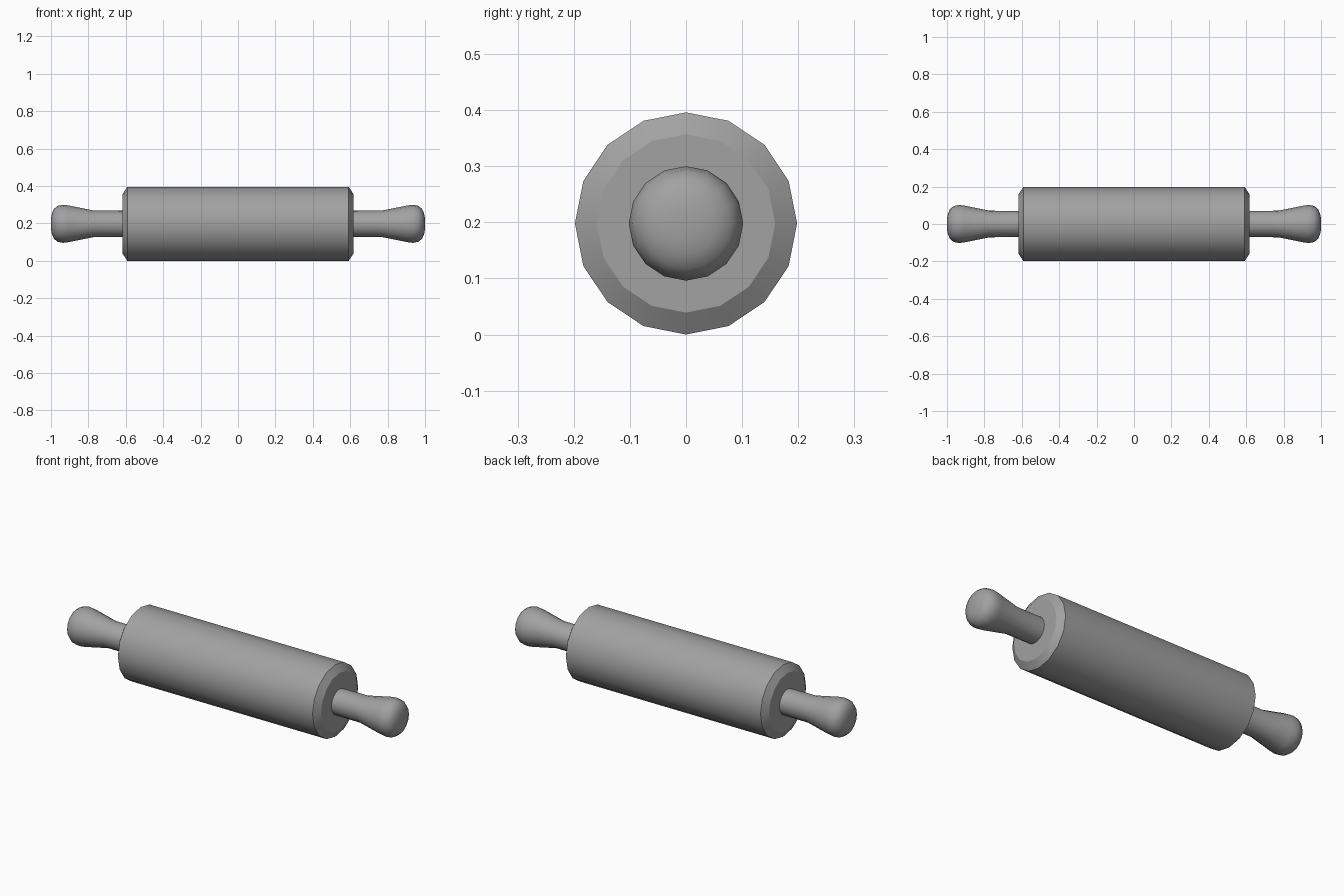
import bpy, bmesh
from math import sin, cos, pi, radians

if "Cube" in bpy.data.objects:
    bpy.data.objects.remove(bpy.data.objects["Cube"])

SIDES = 16
AXIS_Z = 0.198

# Dark grey finish
grey = bpy.data.materials.new("dark_grey")
grey.diffuse_color = (0.36, 0.36, 0.36, 1)
grey.use_nodes = True
grey.node_tree.nodes["Principled BSDF"].inputs["Base Color"].default_value = grey.diffuse_color


def lathe_x(name, profile, smooth_angle):
    """Revolve (x, radius) points around the x axis; radius 0 makes a pole."""
    bm = bmesh.new()
    rings = []
    for x, r in profile:
        if r == 0:
            rings.append([bm.verts.new((x, 0, AXIS_Z))] * SIDES)
        else:
            rings.append([bm.verts.new((x, r * cos(2 * pi * i / SIDES),
                                        AXIS_Z + r * sin(2 * pi * i / SIDES)))
                          for i in range(SIDES)])
    for a, b in zip(rings, rings[1:]):
        for i in range(SIDES):
            j = (i + 1) % SIDES
            corners = list(dict.fromkeys((a[i], a[j], b[j], b[i])))
            bm.faces.new(corners)
    bmesh.ops.recalc_face_normals(bm, faces=bm.faces)
    mesh = bpy.data.meshes.new(name)
    bm.to_mesh(mesh)
    bm.free()
    mesh.materials.append(grey)
    obj = bpy.data.objects.new(name, mesh)
    bpy.context.collection.objects.link(obj)
    bpy.ops.object.select_all(action='DESELECT')
    obj.select_set(True)
    bpy.context.view_layer.objects.active = obj
    bpy.ops.object.shade_smooth_by_angle(angle=radians(smooth_angle))
    return obj


# Roller body with chamfered ends
lathe_x("roller", [(-0.617, 0), (-0.617, 0.159), (-0.592, 0.198),
                   (0.592, 0.198), (0.617, 0.159), (0.617, 0)], 28)

# Flared handles with rounded tips
grip = [(0.60, 0), (0.60, 0.07), (0.77, 0.071), (0.905, 0.098), (0.935, 0.102),
        (0.964, 0.096), (0.984, 0.080), (0.995, 0.055), (1.0, 0.028), (1.0, 0)]
lathe_x("right_handle", grip, 60)
lathe_x("left_handle", [(-x, r) for x, r in grip], 60)
